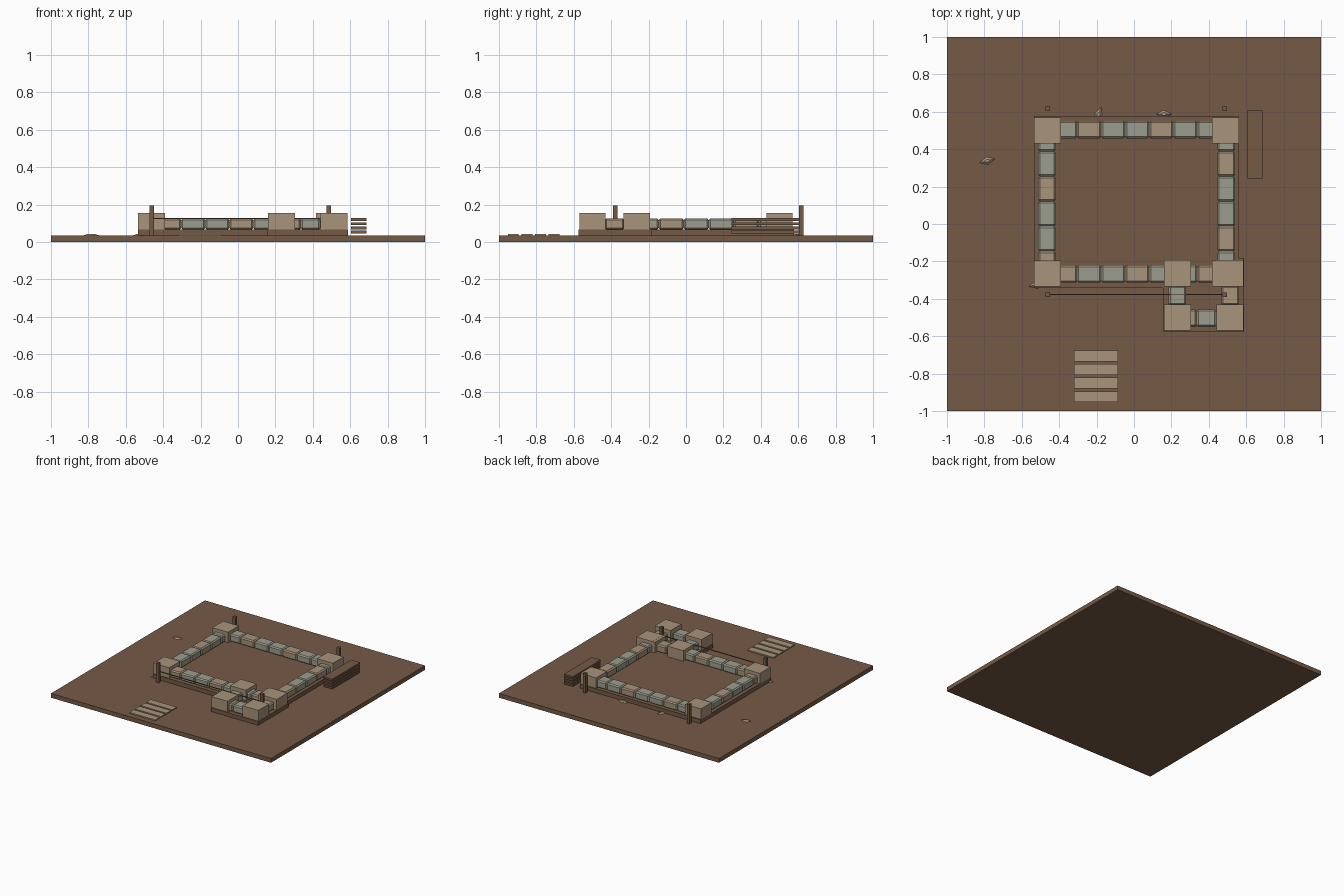
import bpy
import bmesh
from mathutils import Matrix

default = bpy.data.objects.get("Cube")
if default:
    bpy.data.objects.remove(default, do_unlink=True)


def material(name, rgb):
    mat = bpy.data.materials.new(name)
    mat.use_nodes = True
    color = (*rgb, 1.0)
    mat.diffuse_color = color
    mat.node_tree.nodes["Principled BSDF"].inputs["Base Color"].default_value = color
    return mat


EARTH = material("brown earth and timber", (0.178, 0.102, 0.062))
TAN = material("tan stone", (0.39, 0.292, 0.198))
GREY = material("grey green stone", (0.335, 0.34, 0.275))


def add_object(name, bm, mat):
    mesh = bpy.data.meshes.new(name)
    bm.to_mesh(mesh)
    bm.free()
    mesh.materials.append(mat)
    obj = bpy.data.objects.new(name, mesh)
    bpy.context.collection.objects.link(obj)
    return obj


def box(name, x, y, z, mat, bevel=0):
    """Box from (min, max) ranges on each axis."""
    bm = bmesh.new()
    bmesh.ops.create_cube(bm, size=1)
    for v in bm.verts:
        v.co = [(r[0] + r[1]) / 2 + c * (r[1] - r[0]) for r, c in zip((x, y, z), v.co)]
    obj = add_object(name, bm, mat)
    if bevel:
        mod = obj.modifiers.new("worn edges", "BEVEL")
        mod.width = bevel
        mod.segments = 1
    return obj


# Ground and the stepped foundation slabs
GROUND, SLAB = 0.035, 0.068
box("ground", (-1, 1), (-1, 1), (0, GROUND), EARTH)
box("main_foundation", (-0.535, 0.56), (-0.342, 0.577), (GROUND, SLAB), EARTH)
box("porch_foundation", (0.156, 0.587), (-0.576, -0.182), (GROUND, SLAB - 0.002), EARTH)


def wall(name, axis, start, pitch, centre, pattern):
    """Row of stone blocks along an axis; T is tan and G is grey."""
    for i, kind in enumerate(pattern):
        along = sorted((start + i * pitch, start + (i + 1) * pitch))
        across = (centre - 0.047, centre + 0.047)
        x, y = (along, across) if axis == "x" else (across, along)
        box(f"{name}_block_{i + 1}", x, y, (SLAB - 0.002, 0.127),
            TAN if kind == "T" else GREY, 0.009)


# Wall courses
wall("back_wall", "x", -0.433, 0.1285, 0.505, "GTGGTGG")
wall("front_wall", "x", -0.433, 0.1285, -0.267, "TGGTGGT")
wall("right_wall", "y", 0.522, -0.1335, -0.465, "GGTGGT")
wall("left_wall", "y", 0.522, -0.1335, 0.493, "GTGGTG")
wall("porch_right_wall", "y", -0.33, -0.105, 0.232, "G")
wall("porch_left_wall", "y", -0.33, -0.105, 0.515, "T")
wall("porch_front_wall", "x", 0.23, 0.105, -0.503, "TGT")

# Taller corner stones
corners = {
    "back_right": (-0.463, 0.5), "back_left": (0.49, 0.5),
    "front_right": (-0.463, -0.264), "front_left": (0.49, -0.264),
    "porch_back_right": (0.232, -0.263), "porch_back_left": (0.513, -0.263),
    "porch_front_right": (0.232, -0.5), "porch_front_left": (0.513, -0.5),
}
for name, (cx, cy) in corners.items():
    top = 0.155 if "porch" in name else 0.154
    box(name + "_corner_stone", (cx - 0.072, cx + 0.072), (cy - 0.07, cy + 0.07),
        (SLAB - 0.002, top), TAN)

# Marker posts and the line stretched across the front
for side, px in (("right", -0.46), ("left", 0.486)):
    for end, py in (("front", -0.377), ("back", 0.617)):
        box(f"{end}_{side}_post", (px - 0.012, px + 0.012), (py - 0.012, py + 0.012),
            (GROUND, 0.195), EARTH)
box("marker_line", (-0.46, 0.486), (-0.38, -0.374), (0.122, 0.128), EARTH)

# Timber stack
for i in range(4):
    z = 0.046 + i * 0.0222
    box(f"stacked_plank_{i + 1}", (0.605, 0.686), (0.244, 0.606), (z, z + 0.015), EARTH)

# Loose stone slabs lying in front
for i in range(4):
    y = -0.953 + i * 0.073
    box(f"loose_slab_{i + 1}", (-0.32, -0.085), (y, y + 0.058), (GROUND, 0.044), TAN)

# Stone chips on the ground
chips = [(-0.785, 0.338, 0.25), (-0.19, 0.585, 1.2), (0.16, 0.588, 0.0), (-0.52, -0.325, 0.2)]
for i, (x, y, turn) in enumerate(chips):
    bm = bmesh.new()
    bmesh.ops.create_cone(bm, cap_ends=True, segments=4, radius1=1, radius2=0.4, depth=1)
    bm.transform(Matrix.Translation((x, y, GROUND + 0.004)) @ Matrix.Rotation(turn, 4, "Z")
                 @ Matrix.Diagonal((0.046, 0.022, 0.01, 1)))
    add_object(f"stone_chip_{i + 1}", bm, TAN)
